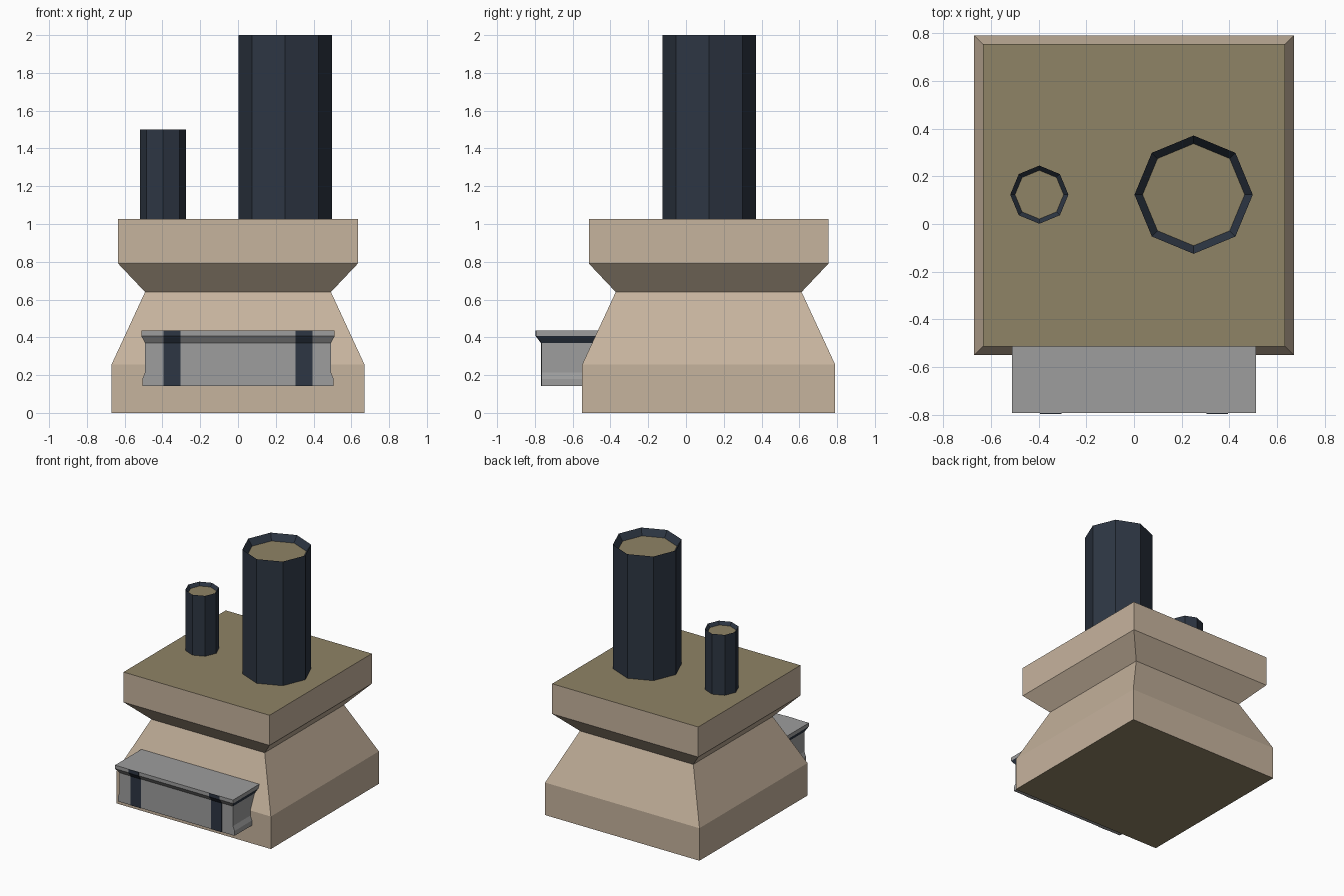
import bpy, bmesh, math

if "Cube" in bpy.data.objects:
    bpy.data.objects.remove(bpy.data.objects["Cube"])


def material(name, r, g, b):
    def lin(c):
        c /= 255
        return c / 12.92 if c <= 0.04045 else ((c + 0.055) / 1.055) ** 2.4
    m = bpy.data.materials.new(name)
    m.diffuse_color = (lin(r), lin(g), lin(b), 1)
    m.use_nodes = True
    m.node_tree.nodes["Principled BSDF"].inputs["Base Color"].default_value = m.diffuse_color
    return m


TAN = material("tan_wall", 198, 179, 157)
OLIVE = material("olive_cover", 143, 131, 102)
NAVY = material("dark_navy_metal", 45, 54, 67)
GREY = material("grey_counter", 157, 157, 157)


def loft(name, rings, mats, rule=None):
    """Skin a stack of point rings, cap both ends, colour faces by a rule."""
    bm = bmesh.new()
    loops = [[bm.verts.new(p) for p in ring] for ring in rings]
    n = len(loops[0])
    for a, b in zip(loops, loops[1:]):
        for i in range(n):
            j = (i + 1) % n
            bm.faces.new((a[i], a[j], b[j], b[i]))
    bm.faces.new(loops[0][::-1])
    bm.faces.new(loops[-1])
    bmesh.ops.recalc_face_normals(bm, faces=bm.faces)
    for f in bm.faces:
        f.material_index = rule(f) if rule else 0
    mesh = bpy.data.meshes.new(name)
    bm.to_mesh(mesh)
    bm.free()
    for m in mats:
        mesh.materials.append(m)
    ob = bpy.data.objects.new(name, mesh)
    bpy.context.collection.objects.link(ob)
    return ob


def rect(z, x0, x1, y0, y1):
    return [(x0, y0, z), (x1, y0, z), (x1, y1, z), (x0, y1, z)]


def octagon(x, y, z, r):
    return [(x + r * math.cos(i * math.pi / 4), y + r * math.sin(i * math.pi / 4), z)
            for i in range(8)]


CY = 0.12  # centre of the building in y

# Square body: plinth, tapered waist and overhanging slab; flat caps are olive
BODY = [(0, 0.67), (0.255, 0.67), (0.64, 0.492), (0.79, 0.634), (1.026, 0.634)]
loft("building_body", [rect(z, -h, h, CY - h, CY + h) for z, h in BODY],
     [TAN, OLIVE], lambda f: int(abs(f.normal.z) > 0.99))


# Octagonal chimneys with a bevelled mouth and a recessed olive plug
def chimney(name, x, r, top, inner, depth):
    rings = [(1.02, r), (top, r), (top - depth, inner)]
    loft(name, [octagon(x, CY + 0.003, z, q) for z, q in rings], [NAVY, OLIVE],
         lambda f: int(f.normal.z > 0.99))


chimney("large_chimney", 0.25, 0.248, 2.0, 0.214, 0.05)
chimney("small_chimney", -0.397, 0.122, 1.5, 0.102, 0.025)

# Front counter: (z, half width, front y), running back into the body
COUNTER = [(0.142, 0.506, -0.765), (0.18, 0.506, -0.765), (0.215, 0.492, -0.765),
           (0.37, 0.492, -0.765), (0.407, 0.512, -0.793), (0.435, 0.512, -0.793)]
loft("front_counter", [rect(z, -h, h, y, -0.44) for z, h, y in COUNTER],
     [GREY, NAVY],
     lambda f: int(abs(f.normal.x) > 0.3 and f.calc_center_median().z > 0.37
                   and f.normal.z < -0.1))

# Dark straps following the front of the counter
for side, label in ((-1, "left"), (1, "right")):
    cx = side * 0.35
    loft("counter_strap_" + label,
         [rect(z, cx - 0.045, cx + 0.045, y - 0.003, y + 0.003) for z, h, y in COUNTER],
         [NAVY])
